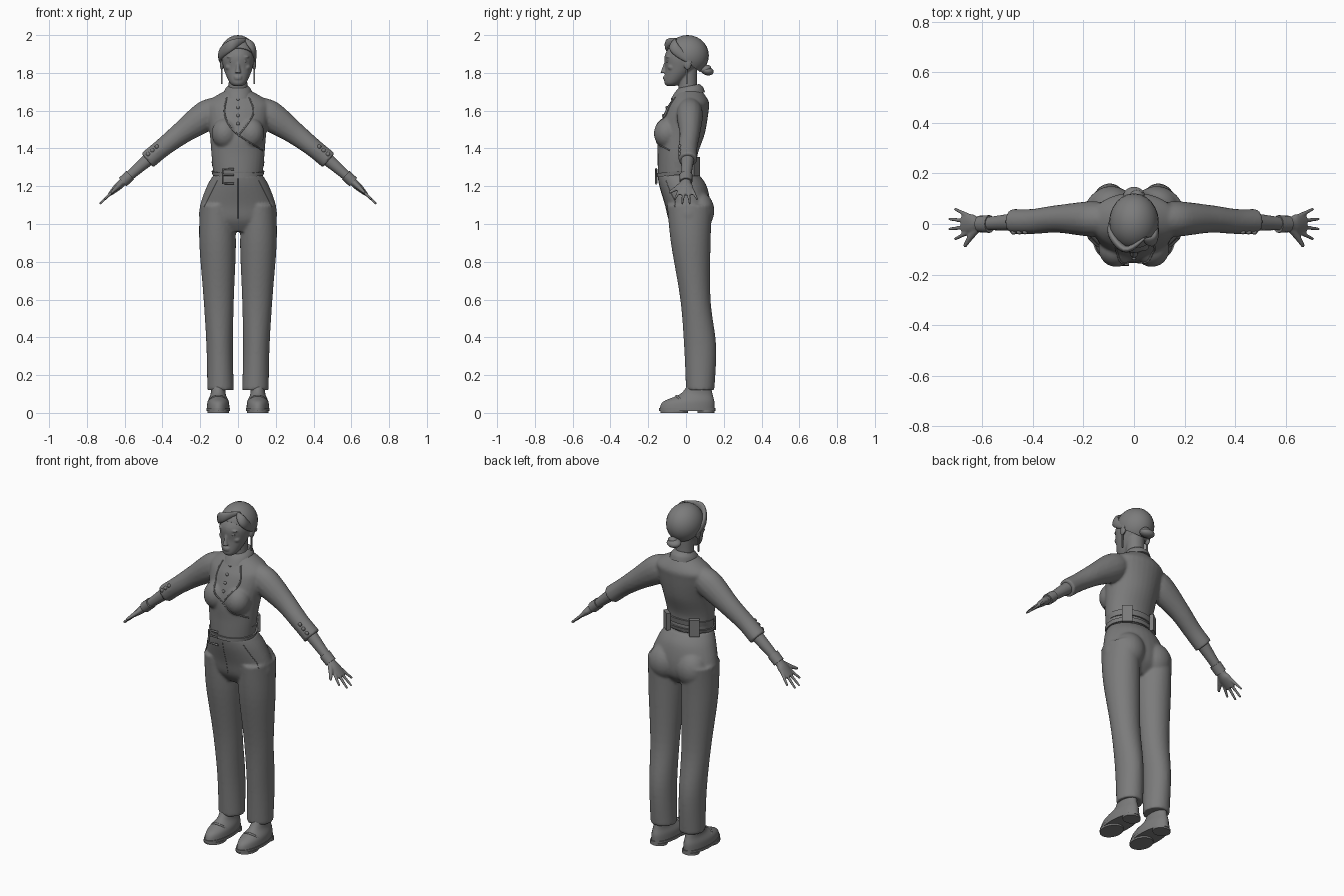
import bpy, bmesh, math
from mathutils import Vector, Matrix
from mathutils.bvhtree import BVHTree

if "Cube" in bpy.data.objects:
    bpy.data.objects.remove(bpy.data.objects["Cube"])

shade = (0.2, 0.2, 0.2, 1)
grey = bpy.data.materials.new("plain grey")
grey.use_nodes = True
grey.diffuse_color = shade
grey.node_tree.nodes["Principled BSDF"].inputs["Base Color"].default_value = shade
sides = (("left", 1), ("right", -1))


def spline(rows, steps=6):
    """Smoothly fill in rows of numbers between the given ones."""
    filled = []
    last = len(rows) - 1
    for i in range(last):
        around = (rows[max(i - 1, 0)], rows[i], rows[i + 1], rows[min(i + 2, last)])
        for j in range(steps):
            t = j / steps
            filled.append([q + t / 2 * (r - p + t * (2 * p - 5 * q + 4 * r - s + t * (3 * (q - r) + s - p)))
                           for p, q, r, s in zip(*around)])
    return filled + [list(rows[last])]


def skin(bm, rings):
    """Join rings of points into a closed tube."""
    loops = [[bm.verts.new(point) for point in ring] for ring in rings]
    count = len(loops[0])
    for low, high in zip(loops, loops[1:]):
        for i in range(count):
            after = (i + 1) % count
            bm.faces.new((low[i], low[after], high[after], high[i]))
    bm.faces.new(loops[0])
    bm.faces.new(loops[-1])


def circle(count):
    return [(math.cos(math.tau * i / count), math.sin(math.tau * i / count)) for i in range(count)]


def loft(bm, rows, centre=0, lean=0, slope=0, steps=6):
    """Stack of level ellipses: height, half width, front y, back y."""
    rings = []
    for z, half, front, back in spline(rows, steps):
        depth, middle, x = (back - front) / 2, (back + front) / 2, centre + lean * z
        rings.append([(x + half * c, middle + depth * d, z + slope * depth * d) for c, d in circle(32)])
    skin(bm, rings)


def tube(bm, path, widths, thicks, across):
    """Elliptical tube along a path, its width lying along one direction."""
    rings = []
    for i, point in enumerate(path):
        along = (path[min(i + 1, len(path) - 1)] - path[max(i - 1, 0)]).normalized()
        out = along.cross(Vector(across)).normalized()
        side = out.cross(along)
        rings.append([point + side * widths[i] * c + out * thicks[i] * d for c, d in circle(16)])
    skin(bm, rings)


def limb(bm, s, rows):
    """Tube following the drooping arm line: x, y, half width, half thickness."""
    rows = spline(rows)
    path = [Vector((s * x, y, 1.68 - 0.58 * x - 0.28 * x * x)) for x, y, width, thick in rows]
    tube(bm, path, [row[2] for row in rows], [row[3] for row in rows], (0, 1, 0))


def lock(bm, points, width, across):
    """Strand of hair, thick in the middle and tapered to both ends."""
    path = [Vector(point) for point in spline(points)]
    widths = [width * (0.15 + math.sin(math.pi * i / (len(path) - 1))) for i in range(len(path))]
    tube(bm, path, widths, [width / 2 for width in widths], across)


def ball(bm, loc, size, turn=0):
    place = Matrix.Translation(loc) @ Matrix.Rotation(turn, 4, "X") @ Matrix.Diagonal((*size, 1))
    bmesh.ops.create_uvsphere(bm, u_segments=24, v_segments=14, radius=1, matrix=place)


def block(bm, loc, size, turn=0):
    place = Matrix.Translation(loc) @ Matrix.Rotation(turn, 4, "Z") @ Matrix.Diagonal((*size, 1))
    bmesh.ops.create_cube(bm, size=1, matrix=place)


def add(name, data):
    data.materials.append(grey)
    ob = bpy.data.objects.new(name, data)
    bpy.context.collection.objects.link(ob)
    return ob


def finish(name, bm, voxel=0):
    """Make the object, fusing its overlapping pieces when a voxel size is given."""
    bmesh.ops.recalc_face_normals(bm, faces=bm.faces)
    mesh = bpy.data.meshes.new(name)
    bm.to_mesh(mesh)
    bm.free()
    mesh.shade_smooth()
    mesh.set_sharp_from_angle(angle=math.radians(50))
    ob = add(name, mesh)
    if voxel:
        fuse = ob.modifiers.new("fuse", "REMESH")
        fuse.mode, fuse.voxel_size, fuse.use_smooth_shade = "VOXEL", voxel, True
        soften = ob.modifiers.new("soften", "SMOOTH")
        soften.factor, soften.iterations = 0.5, 4
    return ob


def piping(name, points, radius):
    cord = bpy.data.curves.new(name, "CURVE")
    cord.dimensions, cord.bevel_depth, cord.bevel_resolution = "3D", radius, 2
    line = cord.splines.new("POLY")
    line.points.add(len(points) - 1)
    for knot, point in zip(line.points, points):
        knot.co = (*point, 1)
    add(name, cord)


# Jacket: torso, bust and sleeves fused
bm = bmesh.new()
loft(bm, [(1.26, .13, -.15, .06), (1.36, .14, -.15, .06), (1.48, .15, -.15, .1),
          (1.6, .17, -.11, .12), (1.65, .16, -.08, .12), (1.71, .06, -.04, .08)])
for side, s in sides:
    ball(bm, (s * .07, -.1, 1.48), (.07, .07, .08))
    limb(bm, s, [(.1, .02, .06, .06), (.17, .02, .07, .08), (.3, .02, .055, .06),
                 (.4, .01, .05, .05), (.48, .01, .05, .05)])
jacket = finish("jacket", bm, .008)

# Trousers: hips, seat and legs fused
bm = bmesh.new()
loft(bm, [(1.26, .13, -.15, .07), (1.2, .165, -.14, .11), (1.1, .2, -.11, .13),
          (1.02, .2, -.09, .12), (.96, .12, -.05, .07)])
for side, s in sides:
    ball(bm, (s * .09, .07, 1.07), (.09, .08, .1))
    loft(bm, [(1.1, .09, -.1, .14), (.9, .097, -.08, .13), (.6, .08, -.03, .13),
              (.35, .07, -.01, .16), (.12, .07, 0, .15)], s * .09, s * .02)
trousers = finish("trousers", bm, .008)

# Head with neck, nose, lips, brows, cheeks and ears
bm = bmesh.new()
loft(bm, [(1.65, .06, -.05, .08), (1.72, .05, -.04, .06), (1.82, .05, -.04, .06)])
loft(bm, [(1.73, .02, -.1, -.06), (1.75, .045, -.115, -.02), (1.82, .075, -.11, .05),
          (1.9, .085, -.11, .09), (1.98, .04, -.05, .04)])
loft(bm, [(1.8, .016, -.135, -.1), (1.83, .01, -.125, -.09), (1.87, .008, -.11, -.09)])
for z in (1.77, 1.78):
    ball(bm, (0, -.11, z), (.022, .012, .006))
for side, s in sides:
    ball(bm, (s * .034, -.093, 1.885), (.026, .015, .007))
    ball(bm, (s * .045, -.075, 1.83), (.022, .022, .018))
    ball(bm, (s * .086, .01, 1.845), (.01, .02, .03), -.2)
finish("head", bm, .0045)
bm = bmesh.new()
for side, s in sides:
    ball(bm, (s * .034, -.092, 1.862), (.016, .014, .009))
finish("eyes", bm)

# Hair: cropped cap, two swept locks and a bun
bm = bmesh.new()
ball(bm, (0, .008, 1.892), (.098, .113, .108))
bmesh.ops.bisect_plane(bm, geom=bm.verts[:] + bm.edges[:] + bm.faces[:], plane_co=(0, 0, 1.86),
                       plane_no=(0, -.6, -.8), clear_outer=True)
bmesh.ops.holes_fill(bm, edges=[edge for edge in bm.edges if edge.is_boundary])
lock(bm, [(.05, -.05, 1.98), (-.03, -.1, 1.95), (-.09, -.04, 1.9), (-.09, .03, 1.85)], .026, (0, 0, 1))
lock(bm, [(.04, -.06, 1.98), (.08, -.06, 1.93), (.09, .03, 1.85)], .024, (0, .6, .8))
finish("hair", bm)
bm = bmesh.new()
ball(bm, (0, .113, 1.81), (.042, .034, .023), -.2)
ball(bm, (.01, .105, 1.82), (.03, .03, .02), .4)
finish("hair_bun", bm)

# Earrings
bm = bmesh.new()
for side, s in sides:
    block(bm, (s * .085, .005, 1.78), (.008, .008, .08))
finish("earrings", bm)

# Shirt collar, higher at the nape
bm = bmesh.new()
loft(bm, [(1.68, .08, -.08, .1), (1.71, .07, -.06, .09), (1.73, .055, -.04, .07)], slope=.2)
finish("collar", bm)

# Forearms, hands with fanned fingers, and shirt cuffs
for side, s in sides:
    bm = bmesh.new()
    limb(bm, s, [(.45, .01, .037, .037), (.6, 0, .026, .023), (.64, 0, .039, .02), (.68, 0, .036, .01)])
    for spread in (-1.5, -.5, .5, 1.5):
        limb(bm, s, [(.65, .02 * spread, .01, .01), (.735 - .012 * spread ** 2, .04 * spread, .006, .006)])
    limb(bm, s, [(.61, -.01, .015, .014), (.645, -.05, .013, .012), (.67, -.09, .007, .007)])
    finish(side + "_hand", bm, .0045)
    bm = bmesh.new()
    limb(bm, s, [(.57, 0, .035, .03), (.61, 0, .033, .03)])
    finish(side + "_shirt_cuff", bm)

# Shoes with soles, heels and straps
for side, s in sides:
    middle = s * .105
    bm = bmesh.new()
    loft(bm, [(.02, .06, -.14, .15), (.06, .056, -.12, .15), (.1, .04, -.03, .14), (.15, .04, .01, .13)], middle)
    finish(side + "_shoe", bm)
    bm = bmesh.new()
    for low, high, half, front, back in ((.01, .026, .063, -.143, .155), (0, .014, .057, -.135, .01),
                                         (0, .014, .05, .06, .15)):
        loft(bm, [(low, half, front, back), (high, half, front, back)], middle, steps=1)
    finish(side + "_sole", bm)
    arch = [math.pi * i / 14 for i in range(15)]
    piping(side + "_shoe_strap", [(middle + .052 * math.cos(a), -.05 * math.sin(a), .04 + .05 * math.sin(a))
                                  for a in arch], .006)

# Belt, back strap with tabs, and buckle
bm = bmesh.new()
for low, high, front in ((1.26, 1.28, -.155), (1.3, 1.33, -.14)):
    loft(bm, [(low, .135, front, .065), (high, .14, front, .07)], slope=.1, steps=1)
for side, s in sides:
    block(bm, (s * .09, .05, 1.305), (.055, .022, .1), -s * .65)
finish("belt", bm)
top, bottom, near, far = 1.29, 1.215, -.02, -.08
piping("buckle", [(x, -.158, z) for x, z in ((near, top), (far, top), (far, bottom), (near, bottom))], .006)
piping("buckle_pin", [(x, -.16, 1.26) for x in (near, far)], .005)

# Lapels, trouser seams and buttons laid on the cloth
bpy.context.view_layer.update()
graph = bpy.context.evaluated_depsgraph_get()
cloth = BVHTree.FromObject(jacket, graph)
wool = BVHTree.FromObject(trousers, graph)


def lay(tree, x, z):
    return tree.ray_cast(Vector((x, -1, z)), Vector((0, 1, 0)))[0] or Vector((x, 0, z))


def seam(name, tree, path, radius):
    piping(name, [lay(tree, x, z) for x, z in spline(path, 12)], radius)


seam("right_lapel_edge", cloth, [(-.06, 1.67), (-.07, 1.58), (-.02, 1.49), (.13, 1.39)], .004)
seam("left_lapel_edge", cloth, [(.06, 1.67), (.08, 1.58), (0, 1.465)], .004)
seam("fly_seam", wool, [(0, 1.24), (0, 1.03)], .0015)
for side, s in sides:
    seam(side + "_pocket_edge", wool, [(s * .11, 1.23), (s * .18, 1.09)], .002)

bm = bmesh.new()
for i in range(4):
    ball(bm, lay(cloth, 0, 1.66 - .043 * i), (.009, .007, .009))
for side, s in sides:
    for i in range(3):
        ball(bm, lay(cloth, s * (.43 + .023 * i), 1.41 - .02 * i), (.011, .008, .011))
finish("buttons", bm)
